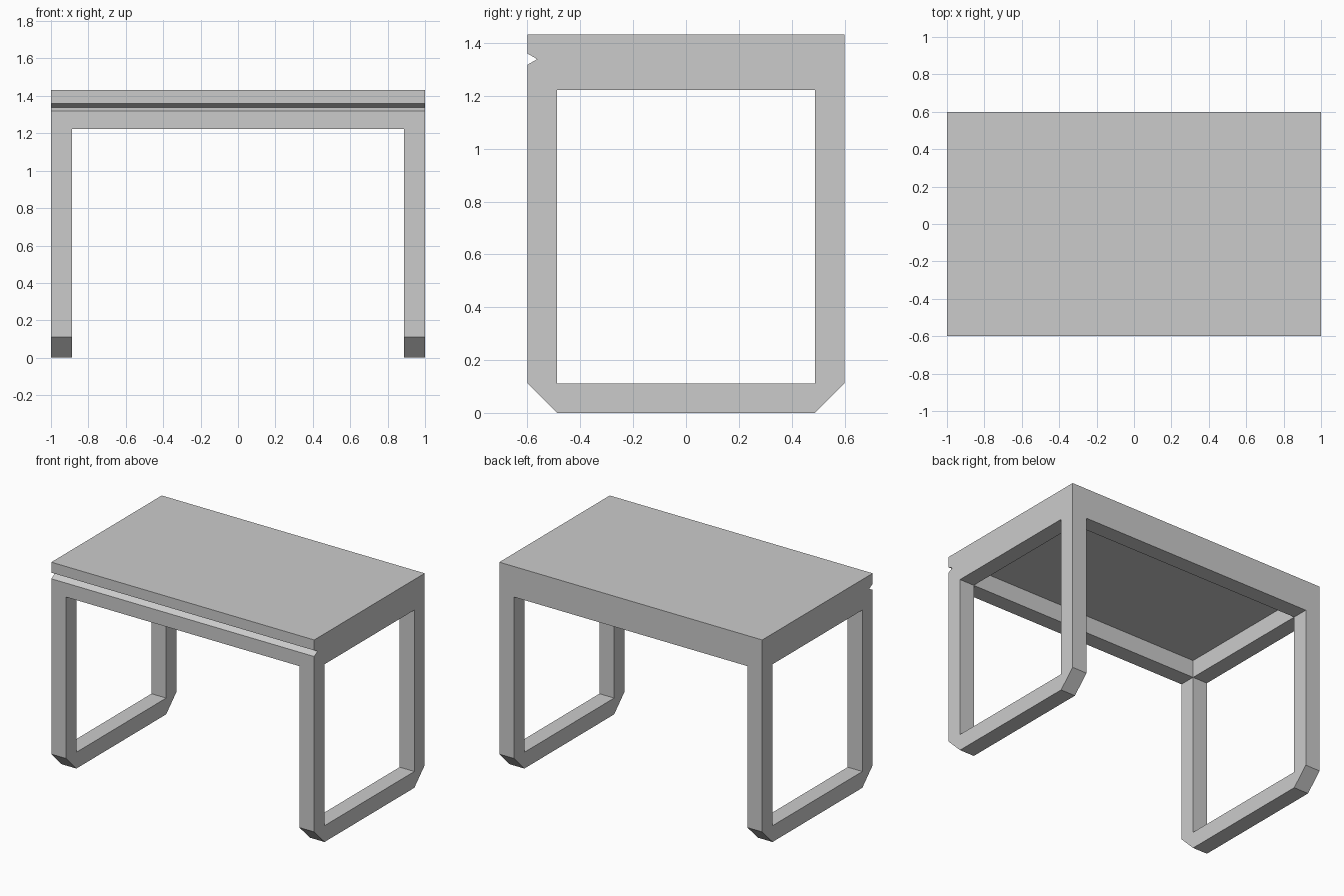
import bpy
import bmesh

if "Cube" in bpy.data.objects:
    bpy.data.objects.remove(bpy.data.objects["Cube"])

HALF_X, HALF_Y, TOP = 1.0, 0.6, 1.432
BAR = 0.112            # thickness of legs, rails and runners
RAIL_BOTTOM = 1.222
RECESS_TOP = 1.342
IN_X, IN_Y = HALF_X - BAR, HALF_Y - BAR

grey = bpy.data.materials.new("plain_grey")
grey.use_nodes = True
colour = (0.6, 0.6, 0.6, 1.0)
grey.diffuse_color = colour
grey.node_tree.nodes["Principled BSDF"].inputs["Base Color"].default_value = colour


def extrude_profile(name, profile, half_width):
    """Extrude a closed (y, z) outline along x, centred on x = 0."""
    bm = bmesh.new()
    face = bm.faces.new([bm.verts.new((-half_width, y, z)) for y, z in profile])
    result = bmesh.ops.extrude_face_region(bm, geom=[face])
    verts = [v for v in result["geom"] if isinstance(v, bmesh.types.BMVert)]
    bmesh.ops.translate(bm, verts=verts, vec=(2 * half_width, 0, 0))
    bmesh.ops.recalc_face_normals(bm, faces=bm.faces)
    mesh = bpy.data.meshes.new(name)
    bm.to_mesh(mesh)
    bm.free()
    mesh.materials.append(grey)
    obj = bpy.data.objects.new(name, mesh)
    bpy.context.collection.objects.link(obj)
    return obj


def cut_box(target, name, half_x, half_y, z0, z1):
    """Add a hidden box cutter and subtract it from the target."""
    outline = [(-half_y, z0), (half_y, z0), (half_y, z1), (-half_y, z1)]
    cutter = extrude_profile(name, outline, half_x)
    cutter.hide_render = True
    mod = target.modifiers.new(name, "BOOLEAN")
    mod.operation = "DIFFERENCE"
    mod.solver = "EXACT"
    mod.object = cutter
    return cutter


# Side silhouette: chamfered feet and a V groove along the front edge
table = extrude_profile("table_body", [
    (-IN_Y, 0), (IN_Y, 0), (HALF_Y, BAR), (HALF_Y, TOP), (-HALF_Y, TOP),
    (-HALF_Y, 1.36), (-0.563, 1.339), (-HALF_Y, 1.318), (-HALF_Y, BAR),
], HALF_X)

# Knee space, side openings and the hollow beneath the top
cutters = [
    cut_box(table, "knee_space_cutter", IN_X, 1, -1, RAIL_BOTTOM),
    cut_box(table, "side_opening_cutter", 2, IN_Y, BAR, RAIL_BOTTOM),
    cut_box(table, "underside_hollow_cutter", IN_X, IN_Y, 1, RECESS_TOP),
]

# Bake the cuts into the table and discard the cutters
bpy.context.view_layer.update()
evaluated = table.evaluated_get(bpy.context.evaluated_depsgraph_get())
final = bpy.data.meshes.new_from_object(evaluated)
table.modifiers.clear()
table.data = final
for cutter in cutters:
    bpy.data.objects.remove(cutter)
